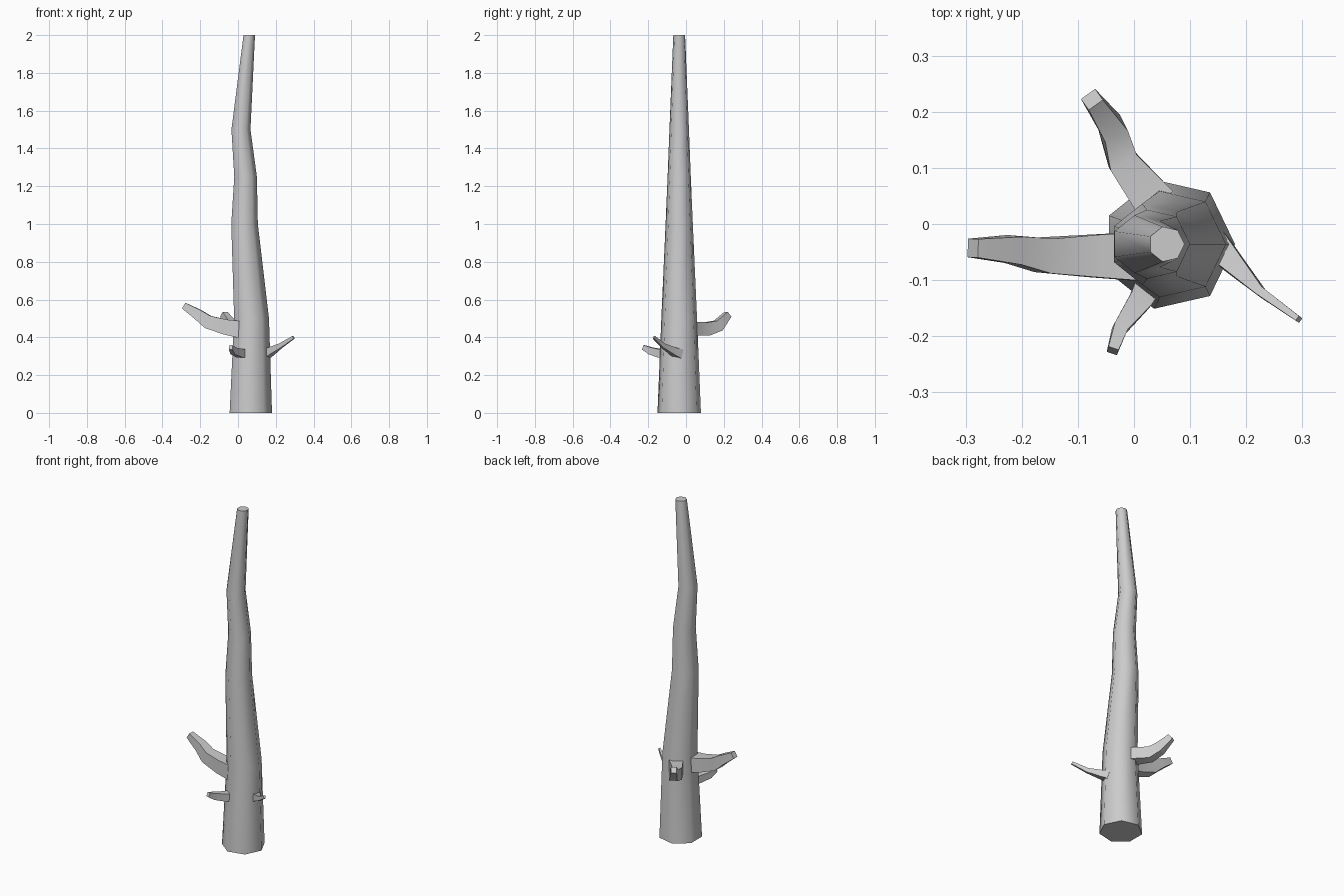
import bpy, bmesh, math
from mathutils import Vector

cube = bpy.data.objects.get("Cube")
if cube:
    bpy.data.objects.remove(cube, do_unlink=True)

GREY = (0.6, 0.6, 0.6, 1)
bark = bpy.data.materials.new("bark grey")
bark.use_nodes = True
bark.diffuse_color = GREY
bark.node_tree.nodes["Principled BSDF"].inputs["Base Color"].default_value = GREY


def loft(name, rings, angle):
    """Skin a list of equal-sized point rings and cap both ends."""
    bm = bmesh.new()
    loops = [[bm.verts.new(p) for p in ring] for ring in rings]
    n = len(loops[0])
    for a, b in zip(loops, loops[1:]):
        for i in range(n):
            j = (i + 1) % n
            bm.faces.new((a[i], a[j], b[j], b[i]))
    bm.faces.new(loops[0][::-1])
    bm.faces.new(loops[-1])
    bmesh.ops.recalc_face_normals(bm, faces=bm.faces)
    mesh = bpy.data.meshes.new(name)
    bm.to_mesh(mesh)
    bm.free()
    mesh.materials.append(bark)
    obj = bpy.data.objects.new(name, mesh)
    bpy.context.collection.objects.link(obj)
    bpy.ops.object.select_all(action='DESELECT')
    obj.select_set(True)
    bpy.context.view_layer.objects.active = obj
    bpy.ops.object.shade_smooth_by_angle(angle=math.radians(angle))


def branch(name, sections):
    """Rectangular limb; each section is (centre, width, height)."""
    pts = [Vector(s[0]) for s in sections]
    rings = []
    for i, (_, w, h) in enumerate(sections):
        tangent = (pts[min(i + 1, len(pts) - 1)] - pts[max(i - 1, 0)]).normalized()
        side = tangent.cross(Vector((0, 0, 1))).normalized() * w / 2
        up = side.cross(tangent).normalized() * h / 2
        rings.append([pts[i] + side + up, pts[i] - side + up,
                      pts[i] - side - up, pts[i] + side - up])
    loft(name, rings, 30)


# Seven-sided, bending, tapering trunk: (height, centre x, radius)
TRUNK = [(0, .062, .118), (.5, .067, .097), (1, .031, .074),
         (1.25, .037, .063), (1.5, .013, .053), (2, .058, .032)]
SIDES = 7
loft("trunk", [[(x + r * math.cos(math.tau * k / SIDES),
                 -.036 + r * math.sin(math.tau * k / SIDES), z)
                for k in range(SIDES)] for z, x, r in TRUNK], 60)

# Broken branch stubs
branch("right_branch", [((.02, -.058, .44), .088, .09), ((-.07, -.057, .455), .076, .08),
                        ((-.16, -.056, .482), .062, .07), ((-.213, -.046, .522), .05, .055),
                        ((-.287, -.043, .568), .033, .035)])
branch("back_branch", [((.04, .035, .445), .075, .07), ((-.02, .112, .445), .054, .07),
                       ((-.038, .17, .462), .045, .06), ((-.075, .222, .522), .031, .035)])
branch("front_branch", [((.03, -.1, .315), .05, .045), ((.012, -.135, .315), .042, .045),
                        ((-.025, -.186, .328), .026, .038), ((-.038, -.226, .347), .019, .025)])
branch("left_branch", [((.145, -.035, .312), .05, .05), ((.172, -.065, .325), .04, .04),
                       ((.226, -.121, .356), .016, .025), ((.294, -.17, .4), .01, .016)])
